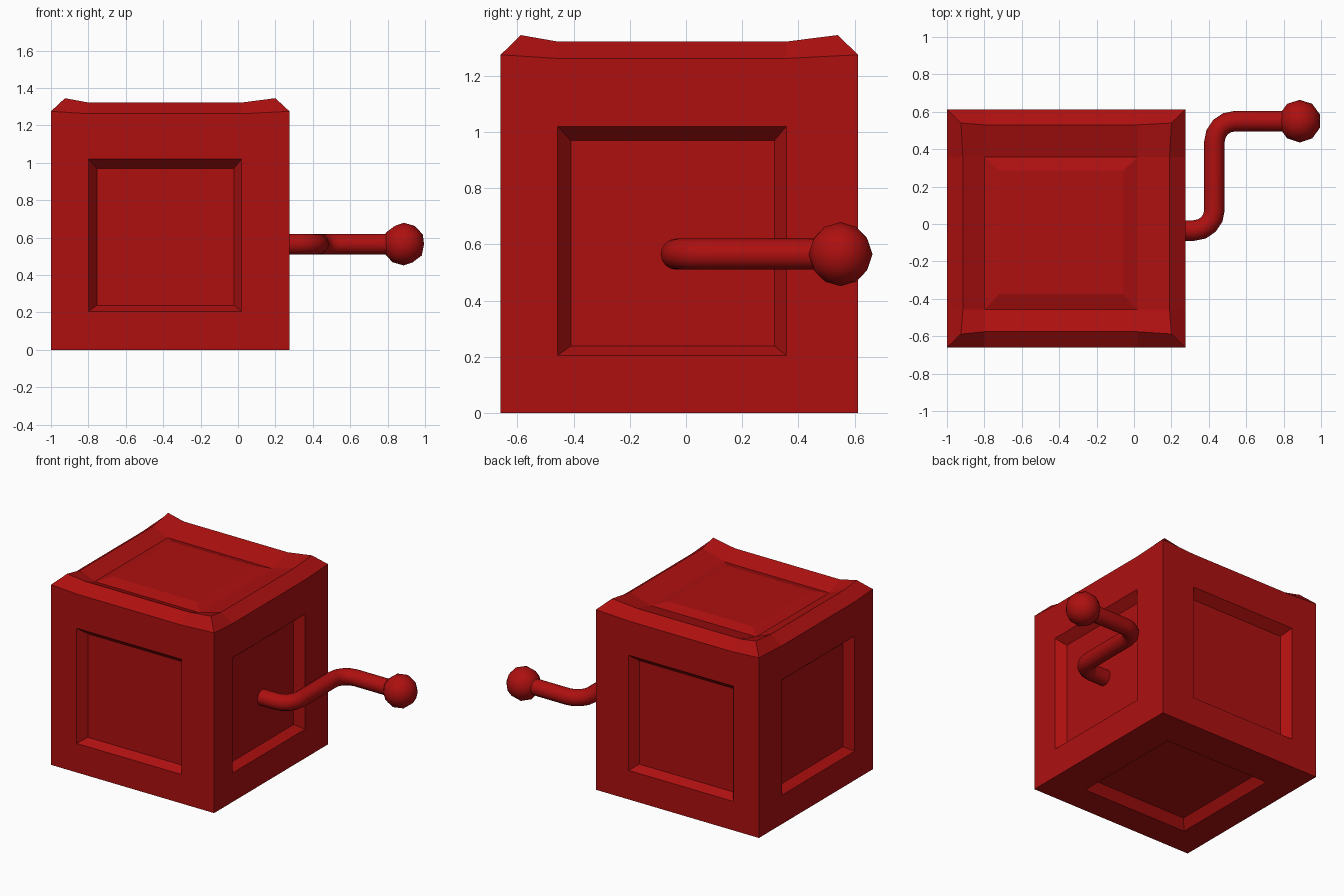
import bpy, bmesh, math
from mathutils import Vector

cube = bpy.data.objects.get("Cube")
if cube:
    bpy.data.objects.remove(cube)

red = bpy.data.materials.new("deep red")
red.use_nodes = True
RED = (0.42, 0.005, 0.005, 1)
red.diffuse_color = RED
red.node_tree.nodes["Principled BSDF"].inputs["Base Color"].default_value = RED

# Extents of the box, its panel openings and the sunken panels
BOX_X, BOX_Y = (-1.0, 0.275), (-0.66, 0.613)
OPEN_X, OPEN_Y, OPEN_Z = (-0.8, 0.02), (-0.457, 0.357), (0.205, 1.02)
PANEL_X, PANEL_Y, PANEL_Z = (-0.755, -0.022), (-0.41, 0.315), (0.238, 0.97)
DEPTH = 0.06
AXIS_Z = 0.565


def finish(name, bm, smooth=False):
    bmesh.ops.remove_doubles(bm, verts=bm.verts, dist=0.0001)
    bmesh.ops.recalc_face_normals(bm, faces=bm.faces)
    mesh = bpy.data.meshes.new(name)
    bm.to_mesh(mesh)
    bm.free()
    mesh.materials.append(red)
    obj = bpy.data.objects.new(name, mesh)
    bpy.context.collection.objects.link(obj)
    for poly in mesh.polygons:
        poly.use_smooth = smooth
    return obj


def face(bm, *points):
    bm.faces.new([bm.verts.new(p) for p in points])


def bridge(bm, a, b):
    n = len(a)
    for i in range(n):
        j = (i + 1) % n
        face(bm, a[i], a[j], b[j], b[i])


def rect(x, y, z):
    return [(x[0], y[0], z), (x[1], y[0], z), (x[1], y[1], z), (x[0], y[1], z)]


def sagging_loop(x, y, mid_x, mid_y, corner_z, mid_z):
    """Square loop with raised corners and two inner points on every side."""
    c = rect(x, y, corner_z)
    (l, r), (f, b) = OPEN_X, OPEN_Y
    mids = [[(l, mid_y[0]), (r, mid_y[0])], [(mid_x[1], f), (mid_x[1], b)],
            [(r, mid_y[1]), (l, mid_y[1])], [(mid_x[0], b), (mid_x[0], f)]]
    loop = []
    for corner, pair in zip(c, mids):
        loop += [corner] + [(px, py, mid_z) for px, py in pair]
    return loop


def wall_rect(k, xr, yr, zr, d):
    """Rectangle on wall k (front, right, back, left), sunk by d."""
    u = xr if k % 2 == 0 else yr
    if k > 1:
        u = u[::-1]
    w = [BOX_Y[0] + d, BOX_X[1] - d, BOX_Y[1] - d, BOX_X[0] + d][k]
    corners = [(u[0], zr[0]), (u[1], zr[0]), (u[1], zr[1]), (u[0], zr[1])]
    return [(a, w, z) if k % 2 == 0 else (w, a, z) for a, z in corners]


# Box: four framed walls
bm = bmesh.new()
base = rect(BOX_X, BOX_Y, 0)
top = sagging_loop(BOX_X, BOX_Y, BOX_X, BOX_Y, 1.275, 1.262)
for k in range(4):
    b0, b1 = base[k], base[(k + 1) % 4]
    t0, tl, tr, t1 = [top[(3 * k + i) % 12] for i in range(4)]
    hole = wall_rect(k, OPEN_X, OPEN_Y, OPEN_Z, 0)
    panel = wall_rect(k, PANEL_X, PANEL_Y, PANEL_Z, DEPTH)
    h0, h1, h2, h3 = hole
    face(bm, b0, b1, h1, h0)
    face(bm, b1, t1, tr, h2, h1)
    face(bm, tr, tl, h3, h2)
    face(bm, tl, t0, b0, h0, h3)
    bridge(bm, hole, panel)
    face(bm, *panel)

# Box: sunken underside
hole = rect(OPEN_X, OPEN_Y, 0)
panel = rect(PANEL_X, PANEL_Y, DEPTH)
bridge(bm, base, hole)
bridge(bm, hole, panel)
face(bm, *panel)

# Lid: bevelled rim, groove and raised centre
rim = sagging_loop((-0.925, 0.2), (-0.588, 0.54), (-0.915, 0.19), (-0.576, 0.53), 1.345, 1.322)
groove = rect(OPEN_X, OPEN_Y, 1.272)
centre = rect((-0.72, -0.06), (-0.375, 0.285), 1.297)
bridge(bm, top, rim)
for k in range(4):
    face(bm, rim[3 * k + 1], rim[3 * k + 2], groove[(k + 1) % 4], groove[k])
    face(bm, rim[3 * k - 1], rim[3 * k], rim[3 * k + 1], groove[k])
bridge(bm, groove, centre)
face(bm, *centre)
finish("box", bm)

# Crank: round bar swept along a path with two rounded bends
BAR = 0.055
LOW_Y, HIGH_Y, ARM_X, BEND = -0.035, 0.55, 0.43, 0.11
path = [Vector((0.205, LOW_Y))]
for i in range(5):
    a = math.radians(-90 + 22.5 * i)
    path.append(Vector((ARM_X - BEND + BEND * math.cos(a), LOW_Y + BEND + BEND * math.sin(a))))
for i in range(5):
    a = math.radians(180 - 22.5 * i)
    path.append(Vector((ARM_X + BEND + BEND * math.cos(a), HIGH_Y - BEND + BEND * math.sin(a))))
path.append(Vector((0.85, HIGH_Y)))

bm = bmesh.new()
rings = []
for i, p in enumerate(path):
    t = (path[min(i + 1, len(path) - 1)] - path[max(i - 1, 0)]).normalized()
    side = Vector((-t.y, t.x))
    ring = []
    for j in range(16):
        a = math.tau * j / 16
        q = p + side * BAR * math.cos(a)
        ring.append((q.x, q.y, AXIS_Z + BAR * math.sin(a)))
    rings.append(ring)
for a, b in zip(rings, rings[1:]):
    bridge(bm, a, b)
face(bm, *rings[0])
face(bm, *rings[-1])
crank = finish("crank_bar", bm, True)

# Knob on the end of the crank
bm = bmesh.new()
bmesh.ops.create_icosphere(bm, subdivisions=2, radius=0.114)
bmesh.ops.translate(bm, verts=bm.verts, vec=(0.886, HIGH_Y, AXIS_Z))
knob = finish("crank_knob", bm, True)

for obj in (crank, knob):
    bpy.ops.object.select_all(action='DESELECT')
    obj.select_set(True)
    bpy.context.view_layer.objects.active = obj
    bpy.ops.object.shade_smooth_by_angle(angle=math.radians(40))
